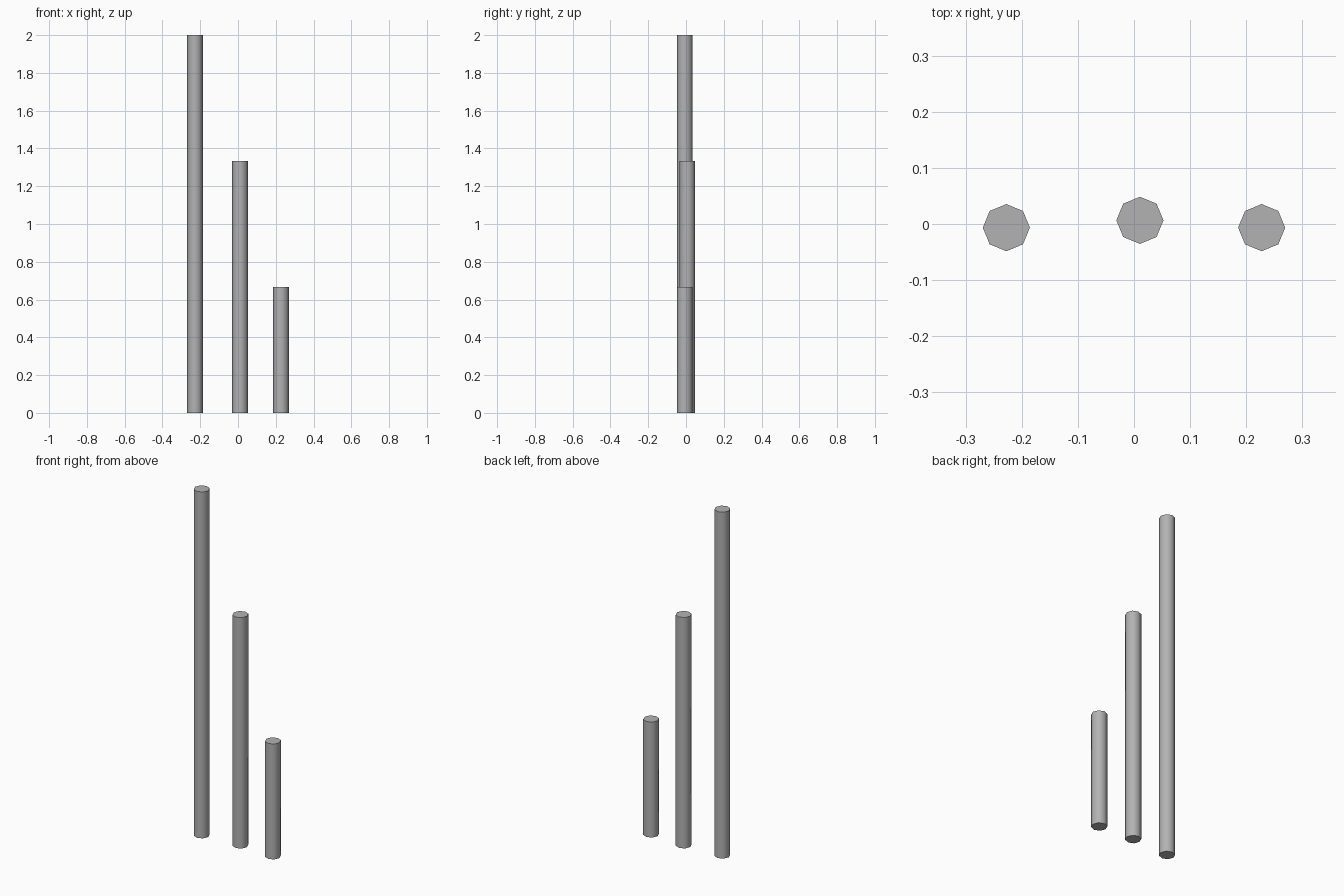
import bpy
import math

if "Cube" in bpy.data.objects:
    bpy.data.objects.remove(bpy.data.objects["Cube"])

RADIUS = 0.042

# Dark grey finish shared by all posts
dark_grey = bpy.data.materials.new("dark_grey")
dark_grey.diffuse_color = (0.45, 0.45, 0.45, 1.0)
dark_grey.use_nodes = True
dark_grey.node_tree.nodes["Principled BSDF"].inputs["Base Color"].default_value = dark_grey.diffuse_color


def post(name, x, y, height):
    # Eight-sided upright post standing on the ground
    bpy.ops.mesh.primitive_cylinder_add(
        vertices=8, radius=RADIUS, depth=height, location=(x, y, height / 2))
    obj = bpy.context.object
    obj.name = name
    obj.data.materials.append(dark_grey)
    # Smooth sides, sharp cap rims
    bpy.ops.object.shade_smooth_by_angle(angle=math.radians(60))


# Three posts stepping down in thirds
post("tall_post", -0.2275, -0.0065, 2.0)
post("middle_post", 0.0105, 0.0065, 4 / 3)
post("short_post", 0.2275, -0.0065, 2 / 3)
